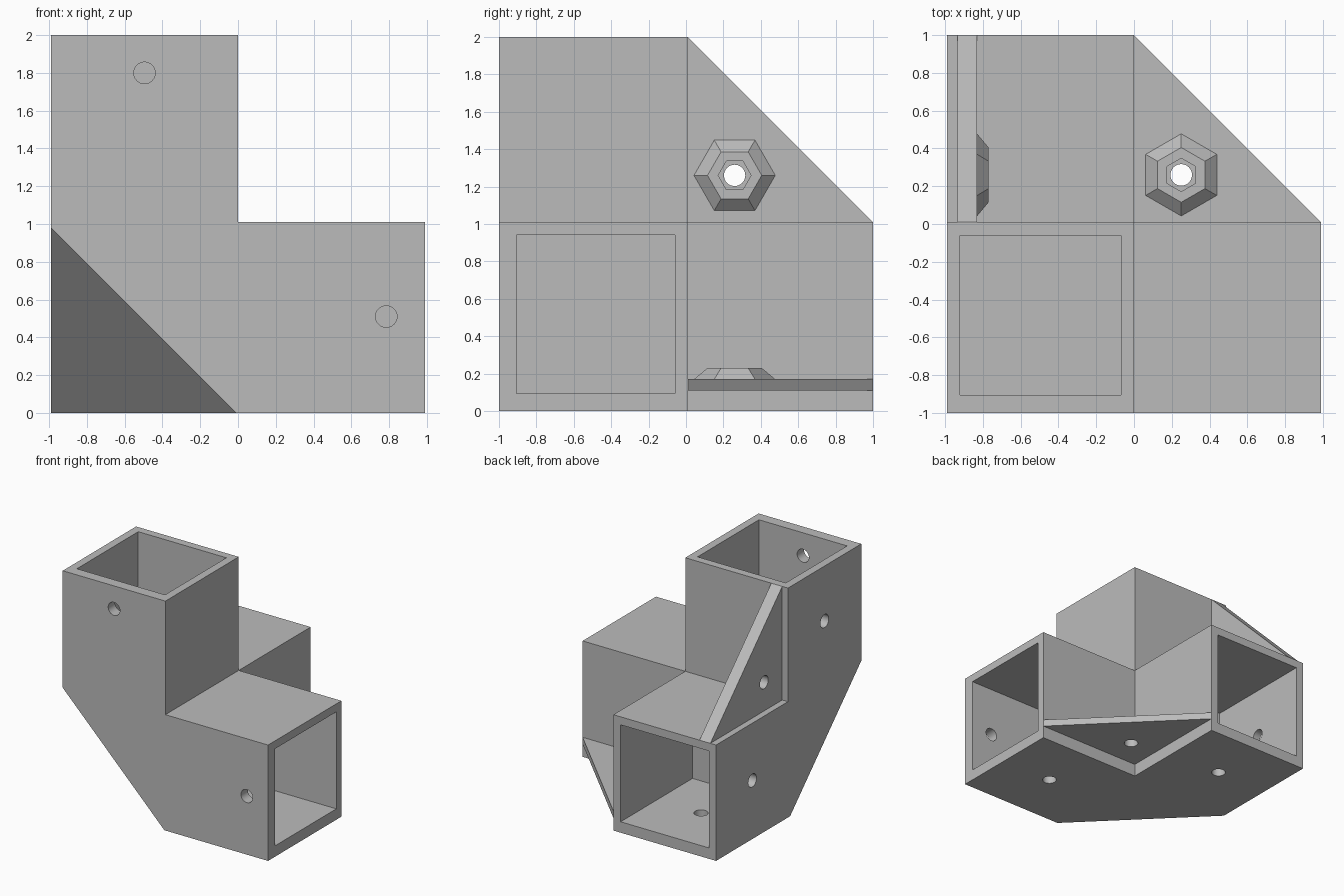
import bpy
import bmesh
from math import radians
from mathutils import Matrix, Vector

if "Cube" in bpy.data.objects:
    bpy.data.objects.remove(bpy.data.objects["Cube"], do_unlink=True)

grey = bpy.data.materials.new("plain_grey")
grey.use_nodes = True
colour = (0.5, 0.5, 0.5, 1)
grey.diffuse_color = colour
grey.node_tree.nodes["Principled BSDF"].inputs["Base Color"].default_value = colour


def finish(name, bm, matrix=Matrix()):
    bmesh.ops.transform(bm, matrix=matrix, verts=bm.verts)
    bmesh.ops.recalc_face_normals(bm, faces=bm.faces)
    mesh = bpy.data.meshes.new(name)
    bm.to_mesh(mesh)
    bm.free()
    mesh.materials.append(grey)
    obj = bpy.data.objects.new(name, mesh)
    bpy.context.collection.objects.link(obj)
    return obj


def box(name, low, high):
    low, high = Vector(low), Vector(high)
    bm = bmesh.new()
    bmesh.ops.create_cube(bm, size=1)
    place = Matrix.Translation((low + high) / 2) @ Matrix.Diagonal((*(high - low), 1))
    return finish(name, bm, place)


def cone(name, sides, r1, r2, depth, matrix):
    bm = bmesh.new()
    bmesh.ops.create_cone(bm, cap_ends=True, segments=sides,
                          radius1=r1, radius2=r2, depth=depth)
    return finish(name, bm, matrix)


def prism(name, outline, w0, w1, matrix):
    bm = bmesh.new()
    face = bm.faces.new([bm.verts.new((u, v, w0)) for u, v in outline])
    side = bmesh.ops.extrude_face_region(bm, geom=[face])["geom"]
    verts = [g for g in side if isinstance(g, bmesh.types.BMVert)]
    bmesh.ops.translate(bm, vec=(0, 0, w1 - w0), verts=verts)
    return finish(name, bm, matrix)


def combine(target, tool, operation):
    mod = target.modifiers.new("combine", "BOOLEAN")
    mod.operation, mod.object, mod.solver = operation, tool, "EXACT"
    bpy.context.view_layer.objects.active = target
    bpy.ops.object.modifier_apply(modifier=mod.name)
    bpy.data.objects.remove(tool, do_unlink=True)


# Corner block with three arms
LOW = Vector((-0.99, -1, 0))
MID = Vector((0, 0.01, 1.01))
HIGH = Vector((0.99, 1, 2))
IN_LOW = Vector((-0.92, -0.905, 0.095))
IN_HIGH = Vector((-0.07, -0.06, 0.94))
body = box("corner_connector", LOW, (HIGH.x, MID.y, MID.z))
for axis in (1, 2):
    end = MID.copy()
    end[axis] = HIGH[axis]
    combine(body, box("arm", LOW, end), "UNION")

# Gussets with hexagonal bosses; local u, v lie along the legs, w is thickness
floor_frame = Matrix.Translation((0, 0.01, 0))
wall_frame = Matrix(((0, 0, 1, 0), (0, 1, 0, 0.01), (1, 0, 0, 1.01), (0, 0, 0, 1)))
LEG, TUCK = 0.99, -0.03
outline = [(TUCK, TUCK), (LEG, TUCK), (LEG, 0), (0, LEG), (TUCK, LEG)]
for frame, w0, w1 in ((floor_frame, 0.11, 0.17), (wall_frame, -0.935, -0.83)):
    combine(body, prism("gusset", outline, w0, w1, frame), "UNION")
    at = lambda w: frame @ Matrix.Translation((0.25, 0.25, w))
    combine(body, cone("boss", 6, 0.2175, 0.145, 0.06, at(w1 + 0.03)), "UNION")
    combine(body, cone("nut_recess", 6, 0.088, 0.088, 0.1, at(w1 + 0.06)), "DIFFERENCE")
    combine(body, cone("bolt_hole", 32, 0.057, 0.057, 0.5, at(w1)), "DIFFERENCE")

# Square sockets in the arm ends
for axis in range(3):
    low, high = IN_LOW.copy(), IN_HIGH.copy()
    low[axis], high[axis] = MID[axis], HIGH[axis] + 0.1
    combine(body, box("socket", low, high), "DIFFERENCE")

# Screw holes through the outer walls
turn_x = Matrix.Rotation(radians(90), 4, "Y")
turn_y = Matrix.Rotation(radians(90), 4, "X")
holes = [
    ((-0.495, -1, 1.8), turn_y), ((0.785, -1, 0.51), turn_y),
    ((-0.99, -0.495, 1.52), turn_x), ((-0.99, 0.5, 0.51), turn_x),
    ((0.5, -0.495, 0), Matrix()), ((-0.495, 0.5, 0), Matrix()),
]
for spot, turn in holes:
    drill = cone("screw_hole", 32, 0.057, 0.057, 0.4, Matrix.Translation(spot) @ turn)
    combine(body, drill, "DIFFERENCE")

# Slanted cut across the outer corner
bm = bmesh.new()
reach = 1.18
corner = LOW - Vector((0.1, 0.1, 0.1))
tips = [corner] + [corner + Vector([(reach + 0.1) * (i == k) for i in range(3)]) for k in range(3)]
bmesh.ops.convex_hull(bm, input=[bm.verts.new(p) for p in tips])
combine(body, finish("corner_cut", bm), "DIFFERENCE")

# Crisp flats, smooth hole walls
bpy.ops.object.select_all(action="DESELECT")
body.select_set(True)
bpy.context.view_layer.objects.active = body
bpy.ops.object.shade_smooth_by_angle(angle=radians(25))
